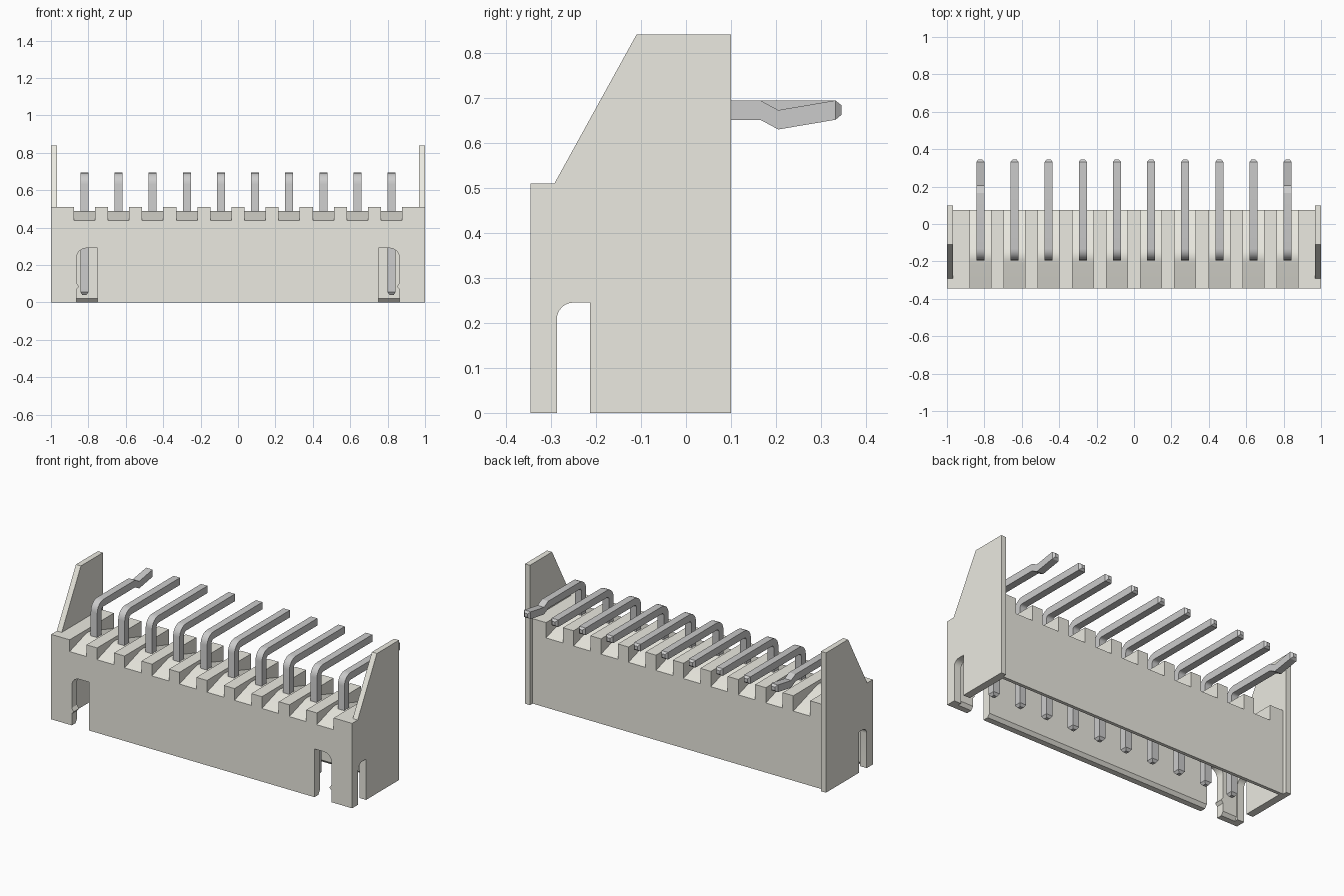
import bpy, bmesh, math

if "Cube" in bpy.data.objects:
    bpy.data.objects.remove(bpy.data.objects["Cube"])

PIN_X = [(i - 4.5) * 0.1825 for i in range(10)]
FRONT, BACK, PIN_Y, PIN_Z, HALF = -0.345, 0.075, -0.1725, 0.6725, 0.0215


def finish(name, bm):
    bmesh.ops.recalc_face_normals(bm, faces=bm.faces)
    me = bpy.data.meshes.new(name)
    bm.to_mesh(me)
    bm.free()
    ob = bpy.data.objects.new(name, me)
    bpy.context.collection.objects.link(ob)
    return ob


def prism(name, pts, axis, spans):
    """Extrude a profile along x (y,z points) or y (x,z points), once per span."""
    bm = bmesh.new()
    for a, b in spans:
        put = (lambda p, t: (t, p[0], p[1])) if axis == 'x' else (lambda p, t: (p[0], t, p[1]))
        lo = [bm.verts.new(put(p, a)) for p in pts]
        hi = [bm.verts.new(put(p, b)) for p in pts]
        bm.faces.new(lo)
        bm.faces.new(hi[::-1])
        n = len(pts)
        for i in range(n):
            j = (i + 1) % n
            bm.faces.new((lo[i], lo[j], hi[j], hi[i]))
    return finish(name, bm)


def boolean(ob, tool, op):
    m = ob.modifiers.new(op.lower(), 'BOOLEAN')
    m.object, m.operation, m.solver = tool, op, 'EXACT'
    bpy.context.view_layer.objects.active = ob
    bpy.ops.object.modifier_apply(modifier=m.name)
    bpy.data.objects.remove(tool, do_unlink=True)


def arc(cx, cz, r, a0, a1, n):
    return [(cx + r * math.cos(math.radians(a0 + (a1 - a0) * i / n)),
             cz + r * math.sin(math.radians(a0 + (a1 - a0) * i / n))) for i in range(n + 1)]


def smooth(ob):
    bpy.ops.object.select_all(action='DESELECT')
    ob.select_set(True)
    bpy.context.view_layer.objects.active = ob
    bpy.ops.object.shade_smooth_by_angle(angle=math.radians(18))


# housing block with tall end wings
housing = prism("housing", [(FRONT, 0), (BACK, 0), (BACK, 0.51), (FRONT, 0.51)],
                'x', [(-0.967, 0.967)])
wing = [(FRONT, 0), (0.1, 0), (0.1, 0.84), (-0.11, 0.84), (-0.292, 0.51), (FRONT, 0.51)]
for s in (-1, 1):
    boolean(housing, prism("wing", wing, 'x', [sorted((s * 0.967, s))]), 'UNION')

# socket cavity, open at the bottom with a chamfered mouth
cavity = [(-0.31, -0.05), (0.055, -0.05), (0.055, 0), (0.035, 0.02), (0.035, 0.36),
          (-0.295, 0.36), (-0.295, 0.02), (-0.31, 0)]
boolean(housing, prism("cavity_cutter", cavity, 'x', [(-0.955, 0.955)]), 'DIFFERENCE')

# rounded-ridge notches across the top, one per pin
notch = [(-0.4, 0.422), (-0.21, 0.482), (-0.19, 0.4875), (-0.17, 0.49), (-0.15, 0.4875),
         (-0.13, 0.482), (0.12, 0.404), (0.12, 0.6), (-0.4, 0.6)]
boolean(housing, prism("notch_cutter", notch, 'x',
                       [(x - 0.056, x + 0.056) for x in PIN_X]), 'DIFFERENCE')

# side slots
side = [(-0.287, -0.05), (-0.213, -0.05), (-0.213, 0.245)] + arc(-0.25, 0.208, 0.037, 90, 180, 6)
boolean(housing, prism("side_slot_cutter", side, 'x', [(-1.1, -0.9), (0.9, 1.1)]), 'DIFFERENCE')

# front slots with a small latch nub on the outer edge
for s in (-1, 1):
    slot = [(0.75, -0.05), (0.863, -0.05), (0.863, 0.07), (0.85, 0.085), (0.863, 0.105)]
    slot += arc(0.813, 0.24, 0.05, 0, 90, 6) + [(0.75, 0.29)]
    boolean(housing, prism("front_slot_cutter", [(s * x, z) for x, z in slot], 'y',
                           [(-0.4, -0.25)]), 'DIFFERENCE')

mat = bpy.data.materials.new("ivory_plastic")
mat.diffuse_color = (0.83, 0.82, 0.75, 1)
mat.use_nodes = True
mat.node_tree.nodes["Principled BSDF"].inputs["Base Color"].default_value = mat.diffuse_color
housing.data.materials.append(mat)
smooth(housing)


# bent square pins, swept from rings of (y, z, normal angle, scale)
def pin(name, x, kinked):
    rings = [(PIN_Y, 0.04, 180, 0.5), (PIN_Y, 0.055, 180, 1)]
    r = 0.04
    for i in range(7):
        a = 180 - 15 * i
        rings.append((PIN_Y + r + r * math.cos(math.radians(a)),
                      PIN_Z - r + r * math.sin(math.radians(a)), a, 1))
    if kinked:
        rings += [(0.165, PIN_Z, 90, 1), (0.205, 0.651, 90, 1)]
    rings += [(0.332, PIN_Z, 90, 1), (0.345, PIN_Z, 90, 0.5)]
    bm = bmesh.new()
    loops = []
    for y, z, a, k in rings:
        h = HALF * k
        ny, nz = h * math.cos(math.radians(a)), h * math.sin(math.radians(a))
        loops.append([bm.verts.new((x + sx * h, y + sn * ny, z + sn * nz))
                      for sx, sn in ((-1, -1), (1, -1), (1, 1), (-1, 1))])
    for p, q in zip(loops, loops[1:]):
        for i in range(4):
            j = (i + 1) % 4
            bm.faces.new((p[i], p[j], q[j], q[i]))
    bm.faces.new(loops[0])
    bm.faces.new(loops[-1])
    smooth(finish(name, bm))


for i, x in enumerate(PIN_X):
    pin(f"pin_{i + 1}", x, i in (0, 9))
